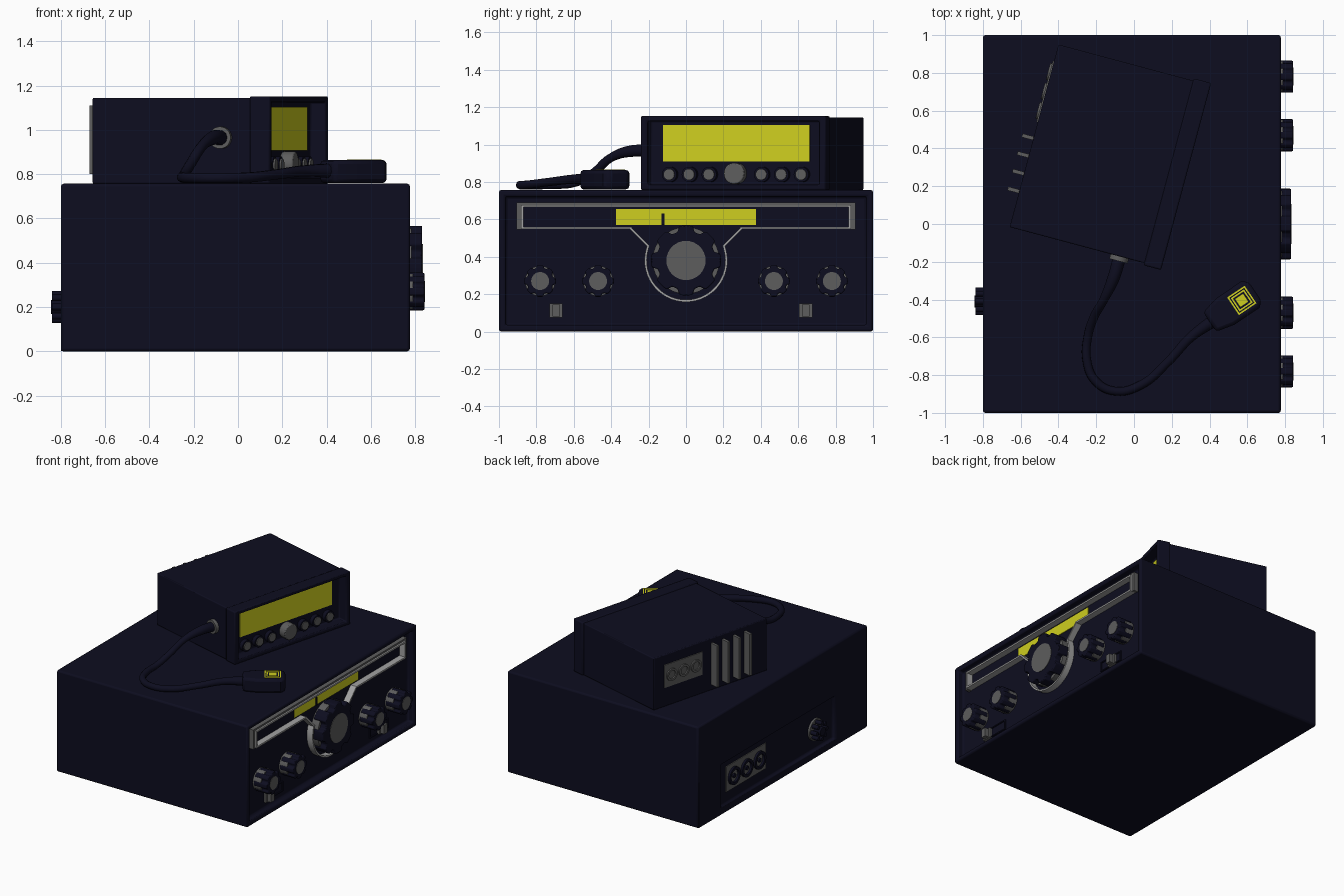
import bpy, bmesh
from math import sin, cos, pi, radians, atan2
from mathutils import Matrix, Vector

cube = bpy.data.objects.get("Cube")
if cube:
    bpy.data.objects.remove(cube, do_unlink=True)


def material(name, rgb):
    m = bpy.data.materials.new(name)
    m.use_nodes = True
    m.diffuse_color = (*rgb, 1)
    m.node_tree.nodes["Principled BSDF"].inputs["Base Color"].default_value = (*rgb, 1)
    return m


NAVY = material("dark navy", (0.004, 0.004, 0.014))
YELLOW = material("display yellow", (0.62, 0.62, 0.014))
GREY = material("mid grey", (0.11, 0.11, 0.11))
SILVER = material("silver trim", (0.36, 0.36, 0.36))

BASE = Matrix.Identity(4)
UPPER = Matrix.Translation((-0.13, 0.36, 0)) @ Matrix.Rotation(radians(-15), 4, 'Z')


def finish(name, bm, mat, frame, bevel=0):
    bmesh.ops.recalc_face_normals(bm, faces=bm.faces)
    bm.transform(frame)
    mesh = bpy.data.meshes.new(name)
    bm.to_mesh(mesh)
    bm.free()
    mesh.materials.append(mat)
    ob = bpy.data.objects.new(name, mesh)
    bpy.context.collection.objects.link(ob)
    if bevel:
        add_bevel(ob, bevel)
    return ob


def add_bevel(ob, width):
    b = ob.modifiers.new("soft edges", 'BEVEL')
    b.width, b.segments, b.limit_method = width, 2, 'ANGLE'
    b.angle_limit = radians(40)


# Outlines lie in the local y-z plane and are extruded along local x
def prism(name, pts, x0, x1, mat, frame=BASE, bevel=0):
    bm = bmesh.new()
    ends = [[bm.verts.new((x, y, z)) for y, z in pts] for x in (x0, x1)]
    for e in ends:
        bm.faces.new(e)
    for i in range(len(pts)):
        j = (i + 1) % len(pts)
        bm.faces.new((ends[0][i], ends[0][j], ends[1][j], ends[1][i]))
    return finish(name, bm, mat, frame, bevel)


def rect(y0, y1, z0, z1):
    return [(y0, z0), (y0, z1), (y1, z1), (y1, z0)]


def circle(y, z, r, n=32):
    return [(y + r * cos(-2 * pi * i / n), z + r * sin(-2 * pi * i / n)) for i in range(n)]


# Closed band of constant width outside a clockwise outline
def band(name, pts, width, x0, x1, mat, frame=BASE):
    p = [Vector(q) for q in pts]
    outer = []
    for i, q in enumerate(p):
        a, b = (q - p[i - 1]).normalized(), (p[(i + 1) % len(p)] - q).normalized()
        na, nb = Vector((-a.y, a.x)), Vector((-b.y, b.x))
        outer.append(q + (na + nb) * width / (1 + na.dot(nb)))
    bm = bmesh.new()
    loops = [[bm.verts.new((x, *q)) for q in ring]
             for x, ring in ((x0, p), (x1, p), (x1, outer), (x0, outer))]
    for k in range(4):
        a, b = loops[k], loops[(k + 1) % 4]
        for i in range(len(p)):
            j = (i + 1) % len(p)
            bm.faces.new((a[i], a[j], b[j], b[i]))
    return finish(name, bm, mat, frame)


def recess(ob, cutter):
    m = ob.modifiers.new("recess", 'BOOLEAN')
    m.object, m.operation, m.solver = cutter, 'DIFFERENCE', 'EXACT'
    bpy.context.view_layer.objects.active = ob
    bpy.ops.object.modifier_apply(modifier=m.name)
    bpy.data.objects.remove(cutter, do_unlink=True)


# Fluted knob: grey skirt, scalloped grip and grey cap
def knob(name, y, z, r, x0, x1, cap):
    prism(name + "_skirt", circle(y, z, r * 0.96), x0, x0 + (x1 - x0) * 0.55, GREY)
    pts = []
    for i in range(64):
        t = -2 * pi * i / 64
        k = r * (0.92 + 0.08 * max(-1, min(1, 1.2 + 3 * cos(8 * t))))
        pts.append((y + k * cos(t), z + k * sin(t)))
    prism(name + "_grip", pts, x0 + 0.01, x1 - 0.003, NAVY, bevel=0.006)
    prism(name + "_cap", circle(y, z, cap), x1 - 0.01, x1, GREY)


# Large cabinet with recessed front and rear panels
FLOOR, REAR = 0.725, -0.775
cabinet = prism("cabinet", rect(-1, 1, 0, 0.757), -0.8, 0.777, NAVY)
recess(cabinet, prism("front_cutter", rect(-0.965, 0.965, 0.035, 0.722), FLOOR, 0.9, NAVY))
recess(cabinet, prism("rear_cutter", rect(-0.62, 0.72, 0.05, 0.37), -0.9, REAR, NAVY))
add_bevel(cabinet, 0.012)

# Tuning scale trim, flowing down around the main dial
a0 = atan2(0.08, 0.2)
arc = [a0 - i * (pi + 2 * a0) / 32 for i in range(33)]
outline = [(-0.87, 0.665), (0.87, 0.665), (0.87, 0.56), (0.295, 0.56)]
outline += [(0.21 * cos(t), 0.38 + 0.21 * sin(t)) for t in arc]
outline += [(-0.295, 0.56), (-0.87, 0.56)]
band("scale_trim", outline, 0.012, FLOOR - 0.005, 0.772, SILVER)
prism("trim_top", rect(-0.905, 0.905, 0.677, 0.69), FLOOR - 0.005, 0.76, GREY)
for s, side in ((-1, "right"), (1, "left")):
    prism("trim_end_" + side, rect(*sorted((s * 0.882, s * 0.905)), 0.545, 0.69),
          FLOOR - 0.005, 0.76, GREY)
prism("tuning_scale", rect(-0.375, 0.375, 0.57, 0.655), FLOOR - 0.002, FLOOR + 0.006, YELLOW)
prism("tuning_needle", rect(-0.132, -0.114, 0.57, 0.63), FLOOR, FLOOR + 0.012, NAVY)

# Main dial, knobs and slide switches
knob("main_dial", 0, 0.38, 0.187, FLOOR - 0.002, 0.835, 0.105)
for s, side in ((-1, "right"), (1, "left")):
    for y, place in ((0.78, "outer"), (0.47, "inner")):
        knob(f"{place}_knob_{side}", s * y, 0.27, 0.085, FLOOR - 0.002, 0.845, 0.048)
    mid = s * 0.62
    band("switch_slot_" + side, rect(mid - 0.1, mid + 0.1, 0.085, 0.145), 0.008,
         FLOOR - 0.002, FLOOR + 0.008, NAVY)
    y = -0.695 if s < 0 else 0.64
    prism("switch_slider_" + side, rect(y - 0.036, y + 0.036, 0.075, 0.15),
          FLOOR - 0.002, FLOOR + 0.02, GREY)
    prism("switch_tab_" + side, rect(y - 0.02, y + 0.02, 0.08, 0.145),
          FLOOR, 0.774, GREY)

# Rear sockets and power connector on the cabinet
prism("rear_plate", rect(0.17, 0.64, 0.13, 0.32), REAR - 0.006, REAR + 0.002, GREY)
for i in range(3):
    y = 0.255 + 0.15 * i
    band(f"rear_socket_{i}", circle(y, 0.225, 0.045), 0.02, REAR - 0.022, REAR, NAVY)
    prism(f"rear_socket_core_{i}", circle(y, 0.225, 0.016, 16), REAR - 0.018, REAR, NAVY)
prism("connector_base", circle(-0.41, 0.2, 0.08), REAR - 0.015, REAR, GREY)
prism("connector_post", circle(-0.41, 0.2, 0.032, 20), -0.845, REAR, NAVY)
for i in range(8):
    t = 2 * pi * i / 8
    prism(f"connector_pin_{i}", circle(-0.41 + 0.058 * cos(t), 0.2 + 0.058 * sin(t), 0.015, 12),
          -0.84, REAR, NAVY)

# Small unit sitting turned on top, with a deep bezel
prism("unit_body", rect(-0.5, 0.5, 0.757, 1.145), -0.413, 0.335, NAVY, UPPER, 0.006)
bezel = prism("unit_bezel", rect(-0.512, 0.512, 0.757, 1.152), 0.325, 0.42, NAVY, UPPER)
recess(bezel, prism("bezel_cutter", rect(-0.475, 0.475, 0.785, 1.125), 0.345, 0.6, NAVY, UPPER))
add_bevel(bezel, 0.008)
prism("unit_display", rect(-0.405, 0.405, 0.908, 1.103), 0.343, 0.35, YELLOW, UPPER)
for i in range(7):
    k = i - 3
    if k:
        y = (0.035 + 0.11 * abs(k)) * (1 if k > 0 else -1)
        prism(f"button_ring_{i}", circle(y, 0.84, 0.041), 0.343, 0.375, NAVY, UPPER)
        prism(f"button_{i}", circle(y, 0.84, 0.03), 0.343, 0.383, GREY, UPPER)
    else:
        prism("unit_dial", circle(0, 0.845, 0.057), 0.343, 0.405, GREY, UPPER, 0.006)

# Rear of the small unit: socket plate and cooling fins
prism("unit_rear_plate", rect(0.075, 0.41, 0.9, 1.07), -0.42, -0.41, GREY, UPPER)
for i in range(3):
    y = 0.135 + 0.107 * i
    band(f"unit_socket_{i}", circle(y, 0.985, 0.03), 0.015, -0.43, -0.415, GREY, UPPER)
for i in range(4):
    y = -0.305 + 0.097 * i
    prism(f"cooling_fin_{i}", rect(y - 0.01, y + 0.01, 0.8, 1.11), -0.475, -0.41, GREY, UPPER)

# Cable socket on the side of the small unit
SOCKET = UPPER @ Matrix.Translation((0.19, -0.5, 0.965)) @ Matrix.Rotation(radians(-90), 4, 'Z')
prism("cable_socket", circle(0, 0, 0.05), -0.005, 0.025, GREY, SOCKET)

# Microphone cable, thicker at both strain reliefs
path = [(-0.08, -0.19, 0.965, 1.5), (-0.11, -0.29, 0.965, 1.4), (-0.16, -0.4, 0.93, 1),
        (-0.215, -0.5, 0.845, 1), (-0.245, -0.6, 0.795, 1), (-0.25, -0.72, 0.785, 1),
        (-0.205, -0.83, 0.783, 1), (-0.1, -0.885, 0.783, 1), (0.04, -0.85, 0.785, 1),
        (0.18, -0.73, 0.8, 1), (0.3, -0.6, 0.815, 1.1), (0.43, -0.505, 0.815, 1.5)]
curve = bpy.data.curves.new("cable", 'CURVE')
curve.dimensions = '3D'
curve.bevel_depth, curve.bevel_resolution, curve.use_fill_caps = 0.023, 3, True
spline = curve.splines.new('BEZIER')
spline.bezier_points.add(len(path) - 1)
for bp, (x, y, z, r) in zip(spline.bezier_points, path):
    bp.co, bp.radius = (x, y, z), r
    bp.handle_left_type = bp.handle_right_type = 'AUTO'
curve.materials.append(NAVY)
cable = bpy.data.objects.new("microphone_cable", curve)
bpy.context.collection.objects.link(cable)

# Hand microphone lying on the cabinet, local x pointing up
MIC = (Matrix.Translation((0.525, -0.435, 0.757)) @ Matrix.Rotation(radians(34), 4, 'Z')
       @ Matrix.Rotation(radians(-90), 4, 'Y'))
prism("microphone", [(-0.062, 0.15), (0.062, 0.15), (0.085, 0.05), (0.085, -0.11),
                     (0.06, -0.14), (-0.06, -0.14), (-0.085, -0.11), (-0.085, 0.05)],
      0.003, 0.107, NAVY, MIC, 0.018)
for i, r in enumerate((0.048, 0.034)):
    band(f"grille_ring_{i}", rect(-r, r, -0.055 - r, -0.055 + r), 0.008, 0.1, 0.11, YELLOW, MIC)
prism("grille_centre", rect(-0.025, 0.025, -0.08, -0.03), 0.1, 0.11, YELLOW, MIC)

# Smooth the round parts and keep the corners sharp
bpy.ops.object.select_all(action='DESELECT')
for ob in bpy.context.scene.objects:
    if ob.type == 'MESH':
        ob.select_set(True)
        bpy.context.view_layer.objects.active = ob
bpy.ops.object.shade_smooth_by_angle(angle=radians(35))
